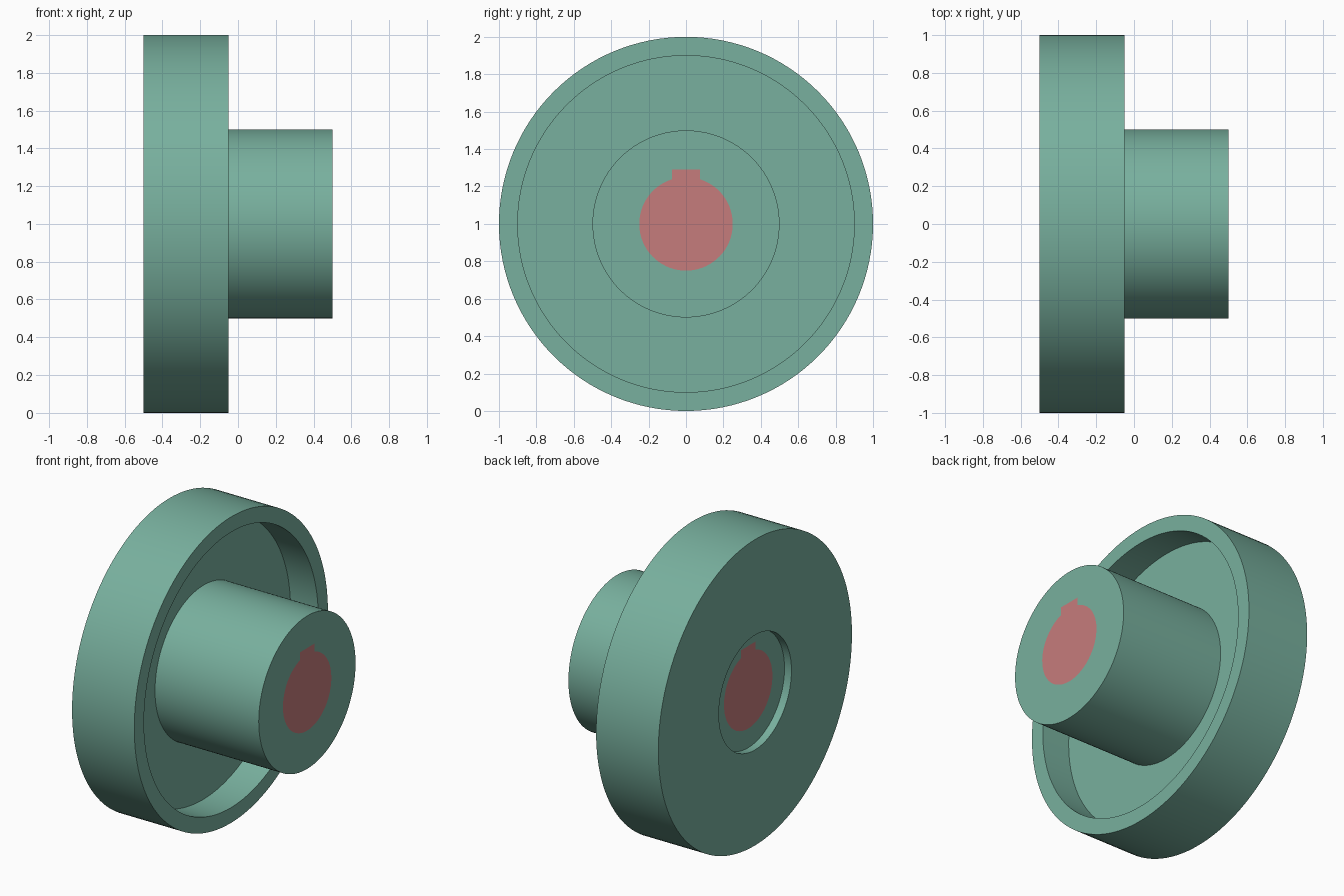
import bpy, bmesh, math
from mathutils import Matrix, Vector

if "Cube" in bpy.data.objects:
    bpy.data.objects.remove(bpy.data.objects["Cube"])

SEG = 128


def material(name, rgb):
    m = bpy.data.materials.new(name)
    m.diffuse_color = (*rgb, 1)
    m.use_nodes = True
    m.node_tree.nodes["Principled BSDF"].inputs["Base Color"].default_value = m.diffuse_color
    return m


green = material("sea_green", (0.188, 0.434, 0.342))
red = material("dusty_red", (0.565, 0.202, 0.202))


def finish(bm, name, mat):
    bmesh.ops.remove_doubles(bm, verts=bm.verts, dist=1e-5)
    bmesh.ops.recalc_face_normals(bm, faces=bm.faces)
    me = bpy.data.meshes.new(name)
    bm.to_mesh(me)
    bm.free()
    me.materials.append(mat)
    ob = bpy.data.objects.new(name, me)
    bpy.context.collection.objects.link(ob)
    ob.location.z = 1
    return ob


def lathe(name, profile, mat):
    """Spin (x, radius) points around the x axis."""
    bm = bmesh.new()
    vs = [bm.verts.new((x, 0, r)) for x, r in profile]
    es = [bm.edges.new(p) for p in zip(vs, vs[1:])]
    bmesh.ops.spin(bm, geom=vs + es, cent=(0, 0, 0), axis=(1, 0, 0),
                   angle=math.tau, steps=SEG, use_merge=True)
    return finish(bm, name, mat)


def keyed_prism(name, x0, x1, mat, r=0.25, half_key=0.075, key_top=0.29):
    """Round bar along x with a square key on top."""
    a0 = math.asin(half_key / r)
    n = 64
    pts = [(r * math.sin(a), r * math.cos(a)) for a in
           (a0 + (math.tau - 2 * a0) * i / n for i in range(n + 1))]
    pts += [(-half_key, key_top), (half_key, key_top)]
    bm = bmesh.new()
    face = bm.faces.new([bm.verts.new((x0, y, z)) for y, z in pts])
    ext = bmesh.ops.extrude_face_region(bm, geom=[face], use_keep_orig=True)
    bmesh.ops.translate(bm, vec=(x1 - x0, 0, 0),
                        verts=[g for g in ext["geom"] if isinstance(g, bmesh.types.BMVert)])
    return finish(bm, name, mat)


# Flanged wheel: recessed back, cupped rim and long hub
wheel = lathe("flanged_hub", [
    (-0.45, 0), (-0.45, 0.375), (-0.5, 0.375), (-0.5, 1), (-0.05, 1),
    (-0.05, 0.9), (-0.25, 0.9), (-0.25, 0.5), (0.5, 0.5), (0.5, 0)], green)

# Keyed bore cut through the hub
cutter = keyed_prism("bore_cutter", -0.7, 0.7, green)
cutter.hide_render = True
cutter.hide_set(True)
cut = wheel.modifiers.new("bore", 'BOOLEAN')
cut.operation = 'DIFFERENCE'
cut.solver = 'EXACT'
cut.object = cutter
bpy.context.view_layer.objects.active = wheel
wheel.select_set(True)
bpy.ops.object.modifier_apply(modifier=cut.name)
bpy.data.objects.remove(cutter)

# Keyed shaft filling the bore, flush at both ends
shaft = keyed_prism("keyed_shaft", -0.45, 0.5, red)

# Smooth round walls, crisp corners
for ob in (wheel, shaft):
    bpy.ops.object.select_all(action='DESELECT')
    ob.select_set(True)
    bpy.context.view_layer.objects.active = ob
    bpy.ops.object.shade_smooth_by_angle(angle=math.radians(30))
